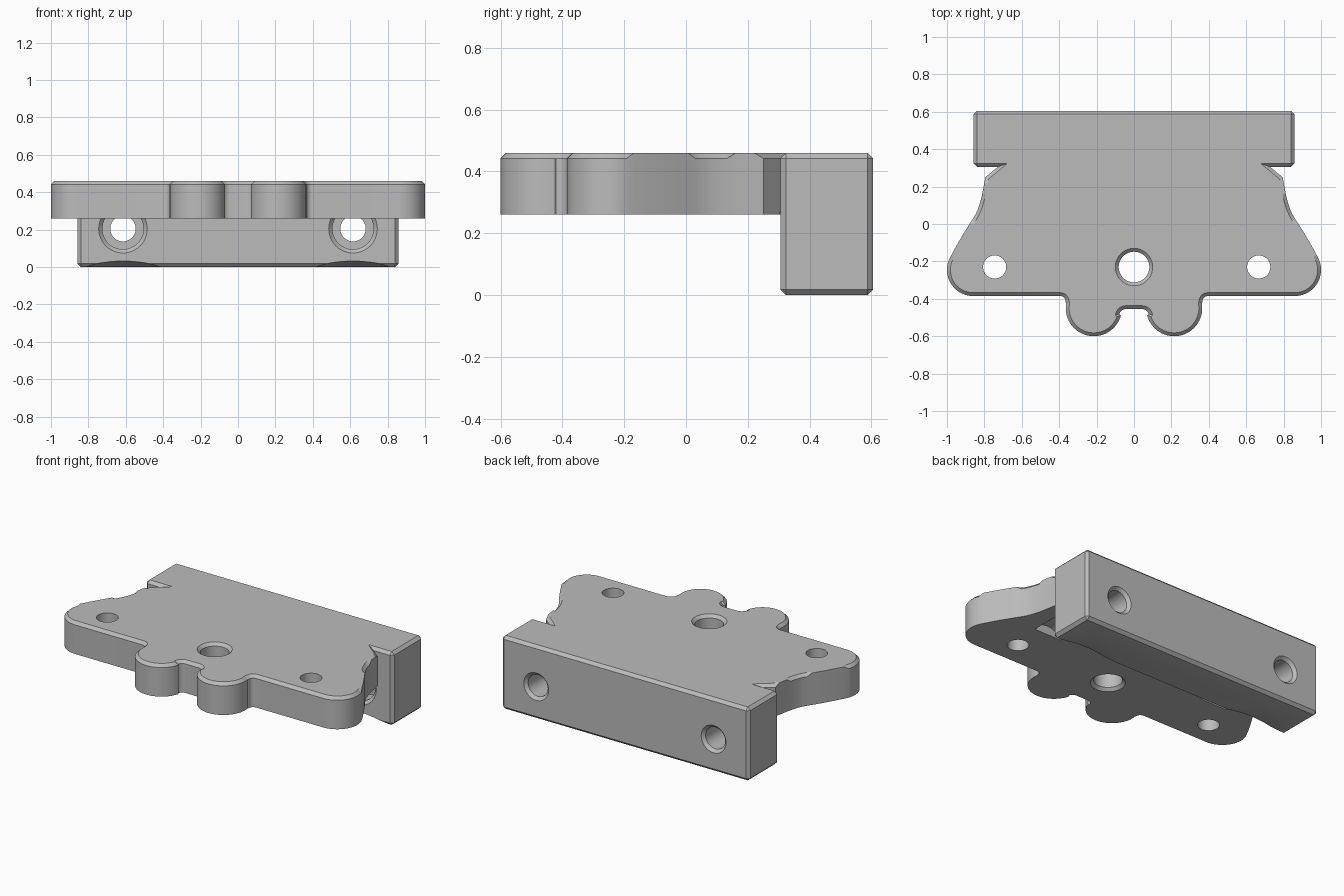
import bpy, bmesh, math
from mathutils import Matrix, Vector

cube = bpy.data.objects.get("Cube")
if cube:
    bpy.data.objects.remove(cube, do_unlink=True)

TOP, UNDER, CHAMFER = 0.46, 0.26, 0.018

grey = bpy.data.materials.new("plain_grey")
grey.use_nodes = True
colour = (0.5, 0.5, 0.5, 1)
grey.diffuse_color = colour
grey.node_tree.nodes["Principled BSDF"].inputs["Base Color"].default_value = colour


def make(name, bm):
    bmesh.ops.recalc_face_normals(bm, faces=bm.faces)
    mesh = bpy.data.meshes.new(name)
    bm.to_mesh(mesh)
    bm.free()
    ob = bpy.data.objects.new(name, mesh)
    ob.data.materials.append(grey)
    bpy.context.collection.objects.link(ob)
    return ob


def arc(cx, cy, r, start, end, n):
    """Points on an arc, angles in degrees."""
    angles = [math.radians(start + (end - start) * i / n) for i in range(n + 1)]
    return [(cx + r * math.cos(a), cy + r * math.sin(a)) for a in angles]


def curve(p0, p1, p2, p3, n):
    """Points on a cubic curve, without its first point."""
    p0, p1, p2, p3 = map(Vector, (p0, p1, p2, p3))
    pts = []
    for i in range(1, n + 1):
        t = i / n
        u = 1 - t
        pts.append(tuple(p0 * u**3 + p1 * 3 * u * u * t + p2 * 3 * u * t * t + p3 * t**3))
    return pts


def turned(name, profile, place, segments=48):
    """Solid of revolution about local z from (radius, height) pairs."""
    bm = bmesh.new()
    rings = []
    for r, h in profile:
        rings.append([bm.verts.new((x, y, h)) for x, y in arc(0, 0, r, 0, 360, segments)[:-1]])
    for a, b in zip(rings, rings[1:]):
        for i in range(segments):
            j = (i + 1) % segments
            bm.faces.new((a[i], a[j], b[j], b[i]))
    bm.faces.new(rings[0])
    bm.faces.new(rings[-1])
    bm.transform(place)
    ob = make(name, bm)
    ob.hide_render = True
    return ob


def combine(target, other, operation):
    """Apply a boolean and remove the helper."""
    mod = target.modifiers.new(operation.lower(), "BOOLEAN")
    mod.operation = operation
    mod.solver = "EXACT"
    mod.object = other
    bpy.context.view_layer.objects.active = target
    bpy.ops.object.modifier_apply(modifier=mod.name)
    bpy.data.objects.remove(other, do_unlink=True)


# Plate outline: half of it, from the middle of the front round to the bar
half = arc(0.045, -0.49, 0.035, 90, 15, 5)
half += arc(0.215, -0.45, 0.15, 195, 370, 28)
half += arc(0.395, -0.415, 0.03, 190, 90, 6)
half += arc(0.86, -0.245, 0.14, -90, 22, 18)
half += curve(half[-1], (0.96, -0.13), (0.90, -0.03), (0.86, 0.03), 8)
half += curve(half[-1], (0.82, 0.09), (0.81, 0.17), (0.795, 0.25), 8)
half += [(0.70, 0.328), (0.70, 0.45)]
outline = half + [(-x, y) for x, y in reversed(half)]

# Plate with its upper rim chamfered
bm = bmesh.new()
base = bm.faces.new([bm.verts.new((x, y, UNDER)) for x, y in outline])
raised = bmesh.ops.extrude_face_region(bm, geom=[base], use_keep_orig=True)["geom"]
for v in raised:
    if isinstance(v, bmesh.types.BMVert):
        v.co.z = TOP
rim = [e for e in bm.edges if all(v.co.z > TOP - 0.001 for v in e.verts)]
bmesh.ops.bevel(bm, geom=rim, offset=CHAMFER, segments=1, affect="EDGES")
plate = make("mounting_plate", bm)

# Rear bar, chamfered on all edges
bm = bmesh.new()
bmesh.ops.create_cube(bm, size=1)
bm.transform(Matrix.Translation((0, 0.455, TOP / 2)) @ Matrix.Diagonal((1.715, 0.3, TOP, 1)))
bmesh.ops.bevel(bm, geom=list(bm.edges), offset=CHAMFER, segments=1, affect="EDGES")
bar = make("rear_bar", bm)
combine(plate, bar, "UNION")

# Upright holes, the middle one countersunk at both ends
for x in (-0.745, 0.667):
    combine(plate, turned("small_hole", [(0.062, 0.1), (0.062, 0.6)],
                          Matrix.Translation((x, -0.23, 0))), "DIFFERENCE")
sink = [(0.102, UNDER - 0.002), (0.082, UNDER + 0.018),
        (0.082, TOP - 0.018), (0.102, TOP + 0.002)]
combine(plate, turned("middle_hole", sink, Matrix.Translation((0, -0.23, 0))), "DIFFERENCE")

# Screw holes through the bar, with head recesses running under the plate
screw = [(0.11, -0.03), (0.11, 0.304), (0.131, 0.304), (0.11, 0.325), (0.11, 0.42),
         (0.068, 0.42), (0.068, 0.587), (0.09, 0.609)]
along_y = Matrix.Rotation(-math.pi / 2, 4, "X")
slope = math.atan2(0.03, 0.14)
for side in (-1, 1):
    x = side * 0.615
    combine(plate, turned("screw_hole", screw, Matrix.Translation((x, 0, 0.205)) @ along_y),
            "DIFFERENCE")
    # Shallow sloping scoop under the front edge of the bar
    tilt = Matrix.Rotation(-math.pi / 2 - slope, 4, "X")
    combine(plate, turned("scoop", [(0.74, -0.2), (0.74, 0.5)],
                          Matrix.Translation((x, 0.305, 0.032 - 0.74 / math.cos(slope))) @ tilt, 160),
            "DIFFERENCE")

# Smooth the round walls and keep the chamfers crisp
plate.name = "mounting_bracket"
bpy.ops.object.select_all(action="DESELECT")
plate.select_set(True)
bpy.context.view_layer.objects.active = plate
bpy.ops.object.shade_smooth_by_angle(angle=math.radians(28))
